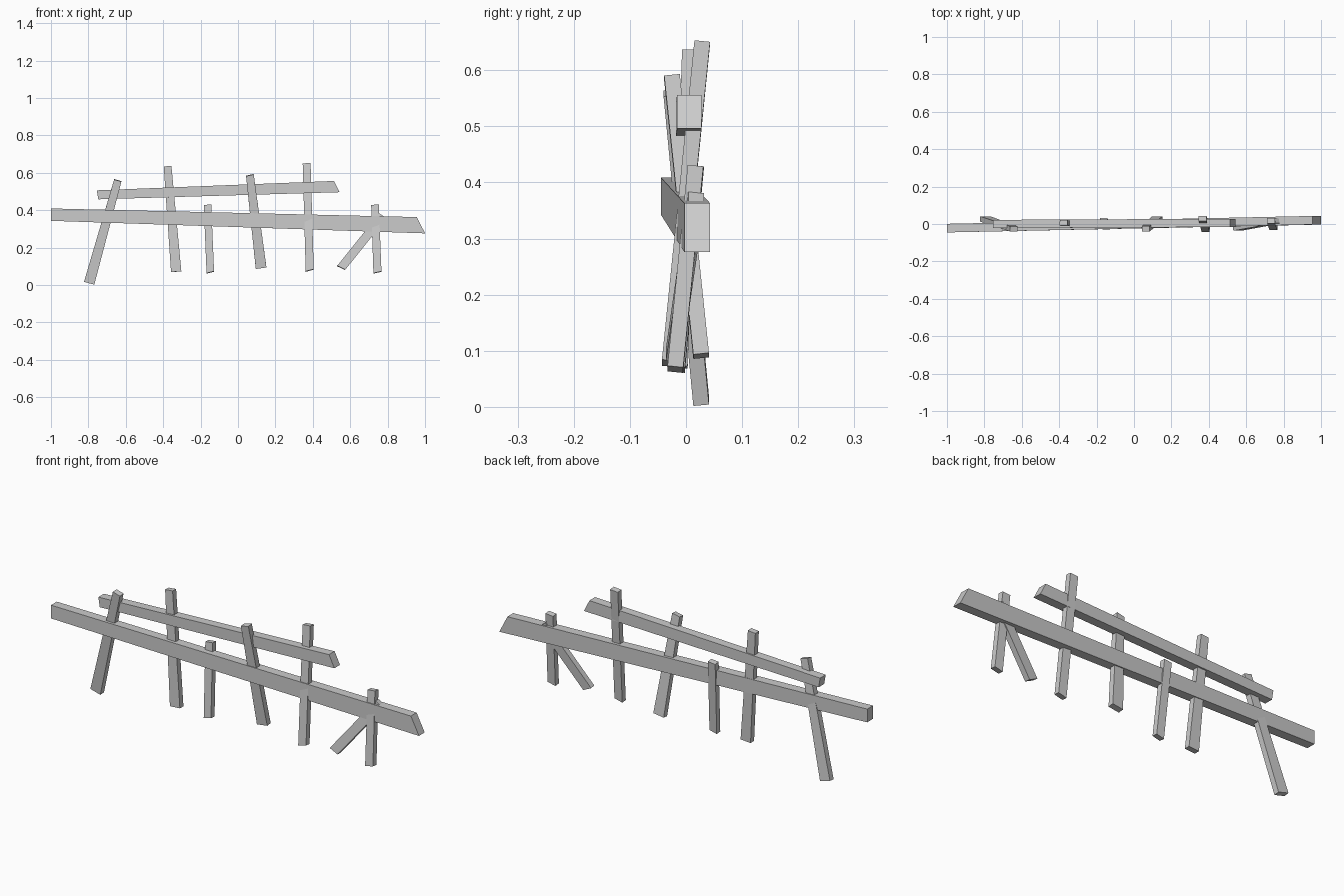
import bpy
import bmesh
from mathutils import Vector

if "Cube" in bpy.data.objects:
    bpy.data.objects.remove(bpy.data.objects["Cube"])


def timber(name, end_a, end_b, y_a, y_b, depth):
    """Rough-cut timber: each end is a pair of (x, z) corners seen from the front,
    y_a / y_b are the centre depths at those ends."""
    def pts(end, y):
        return [Vector((x, y, z)) for x, z in end]
    a, b = pts(end_a, y_a), pts(end_b, y_b)
    axis = ((b[0] + b[1]) - (a[0] + a[1])).normalized()
    # thickness direction, square to the length of the timber
    side = Vector((0, 1, 0))
    side = (side - axis * side.dot(axis)).normalized() * depth / 2

    bm = bmesh.new()
    rings = []
    for p, q in (a, b):
        rings.append([bm.verts.new(v) for v in (p - side, q - side, q + side, p + side)])
    ra, rb = rings
    bm.faces.new(ra)
    bm.faces.new(rb[::-1])
    for i in range(4):
        j = (i + 1) % 4
        bm.faces.new((ra[i], rb[i], rb[j], ra[j]))
    bmesh.ops.recalc_face_normals(bm, faces=bm.faces)
    mesh = bpy.data.meshes.new(name)
    bm.to_mesh(mesh)
    bm.free()
    obj = bpy.data.objects.new(name, mesh)
    bpy.context.collection.objects.link(obj)
    return obj


# Long horizontal rails
timber("lower_rail", [(-1.0, 0.409), (-1.0, 0.343)], [(0.955, 0.363), (1.0, 0.276)],
       -0.022, 0.020, 0.046)
timber("upper_rail", [(-0.755, 0.506), (-0.747, 0.458)], [(0.513, 0.556), (0.543, 0.496)],
       0.0, 0.006, 0.044)

# Crooked pickets and brace: bottom corners, top corners, bottom y, top y
PICKETS = [
    ("left_post", [(-0.823, 0.018), (-0.768, 0.003)], [(-0.662, 0.565), (-0.623, 0.554)], 0.027, -0.026),
    ("picket_1", [(-0.358, 0.069), (-0.303, 0.073)], [(-0.397, 0.633), (-0.356, 0.637)], -0.011, 0.007),
    ("picket_2", [(-0.168, 0.062), (-0.128, 0.072)], [(-0.183, 0.426), (-0.143, 0.430)], -0.016, 0.018),
    ("picket_3", [(0.095, 0.087), (0.152, 0.095)], [(0.043, 0.583), (0.084, 0.592)], 0.027, -0.025),
    ("picket_4", [(0.362, 0.072), (0.405, 0.083)], [(0.346, 0.648), (0.388, 0.652)], -0.029, 0.029),
    ("right_post", [(0.724, 0.062), (0.767, 0.072)], [(0.712, 0.426), (0.753, 0.430)], -0.019, 0.017),
    ("brace", [(0.530, 0.102), (0.573, 0.081)], [(0.755, 0.382), (0.793, 0.355)], -0.022, 0.018),
]
for name, bottom, top, y0, y1 in PICKETS:
    timber(name, bottom, top, y0, y1, 0.028)
